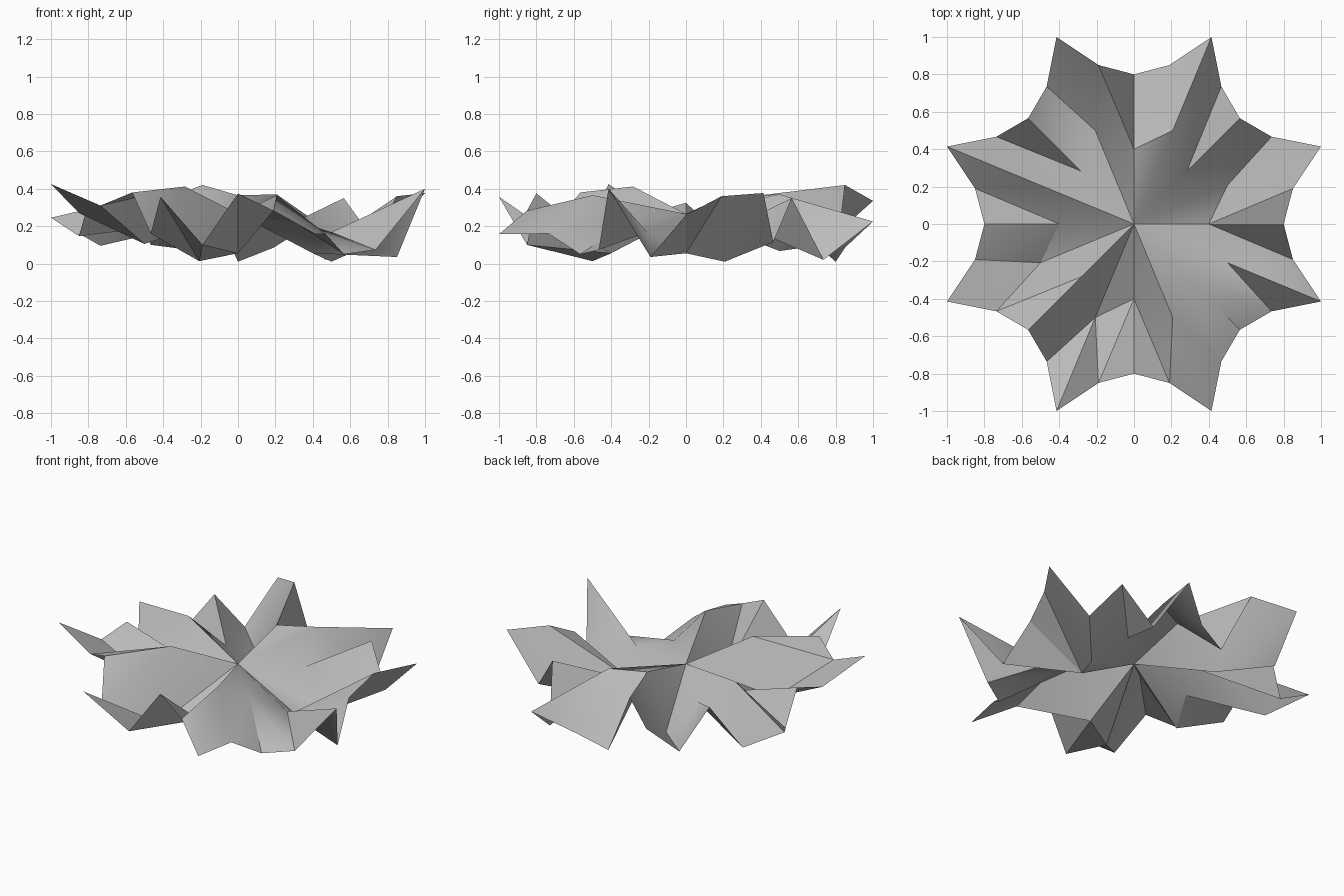
import bpy
import bmesh
import math

cube = bpy.data.objects.get("Cube")
if cube:
    bpy.data.objects.remove(cube, do_unlink=True)

POINTS = 8
STEP = math.tau / POINTS
HUB_HEIGHT = 0.265

# Heights around the star, one entry per point, counter-clockwise from +x
valley_outer = [.26, .35, .01, .35, .325, .38, .375, .05]
valley_inner = [.055, .213, .365, .2, .2, .412, .055, .235]
tip_outer = [.377, .225, .335, .245, .425, .357, .157, .4]
tip_inner = [.01, .37, .067, .363, .105, .013, .365, .168]
shoulder_before = [.36, .02, .42, .095, .27, .16, .283, .073]
shoulder_after = [.115, .085, .1, .147, .31, .1, .16, .035]


def ring(bm, radius, turn, heights):
    """Add one vertex per star point at a given radius and angular offset."""
    verts = []
    for k, z in enumerate(heights):
        angle = k * STEP + turn
        verts.append(bm.verts.new((radius * math.cos(angle), radius * math.sin(angle), z)))
    return verts


def make_material(name, value):
    mat = bpy.data.materials.new(name)
    mat.use_nodes = True
    colour = (value, value, value, 1.0)
    mat.diffuse_color = colour
    bsdf = mat.node_tree.nodes["Principled BSDF"]
    bsdf.inputs["Base Color"].default_value = colour
    return mat


# Rings of the crumpled star sheet
bm = bmesh.new()
hub = bm.verts.new((0, 0, HUB_HEIGHT))
shoulder_turn = math.atan2(.19, .85)
shoulder_radius = math.hypot(.19, .85)
vo = ring(bm, .8, 0, valley_outer)
vi = ring(bm, .4, 0, valley_inner)
po = ring(bm, math.hypot(1, .4142), STEP / 2, tip_outer)
pi = ring(bm, .541, STEP / 2, tip_inner)
sb = ring(bm, shoulder_radius, shoulder_turn, shoulder_before)
sa = ring(bm, shoulder_radius, STEP - shoulder_turn, shoulder_after)

# Each point: two hub triangles, then three folded triangles on each side
for k in range(POINTS):
    n = (k + 1) % POINTS
    for tri in (
        (hub, vi[k], pi[k]), (hub, pi[k], vi[n]),
        (vi[k], vo[k], sb[k]), (vi[k], sb[k], pi[k]), (pi[k], sb[k], po[k]),
        (pi[k], po[k], sa[k]), (pi[k], sa[k], vi[n]), (vi[n], sa[k], vo[n]),
    ):
        bm.faces.new(tri)

mesh = bpy.data.meshes.new("star_sheet")
bm.to_mesh(mesh)
bm.free()
mesh.materials.append(make_material("plain grey", .5))

star = bpy.data.objects.new("star_sheet", mesh)
bpy.context.collection.objects.link(star)

# Soft shading across gentle folds, crisp at strong ones
bpy.ops.object.select_all(action="DESELECT")
star.select_set(True)
bpy.context.view_layer.objects.active = star
bpy.ops.object.shade_smooth_by_angle(angle=math.radians(30))
